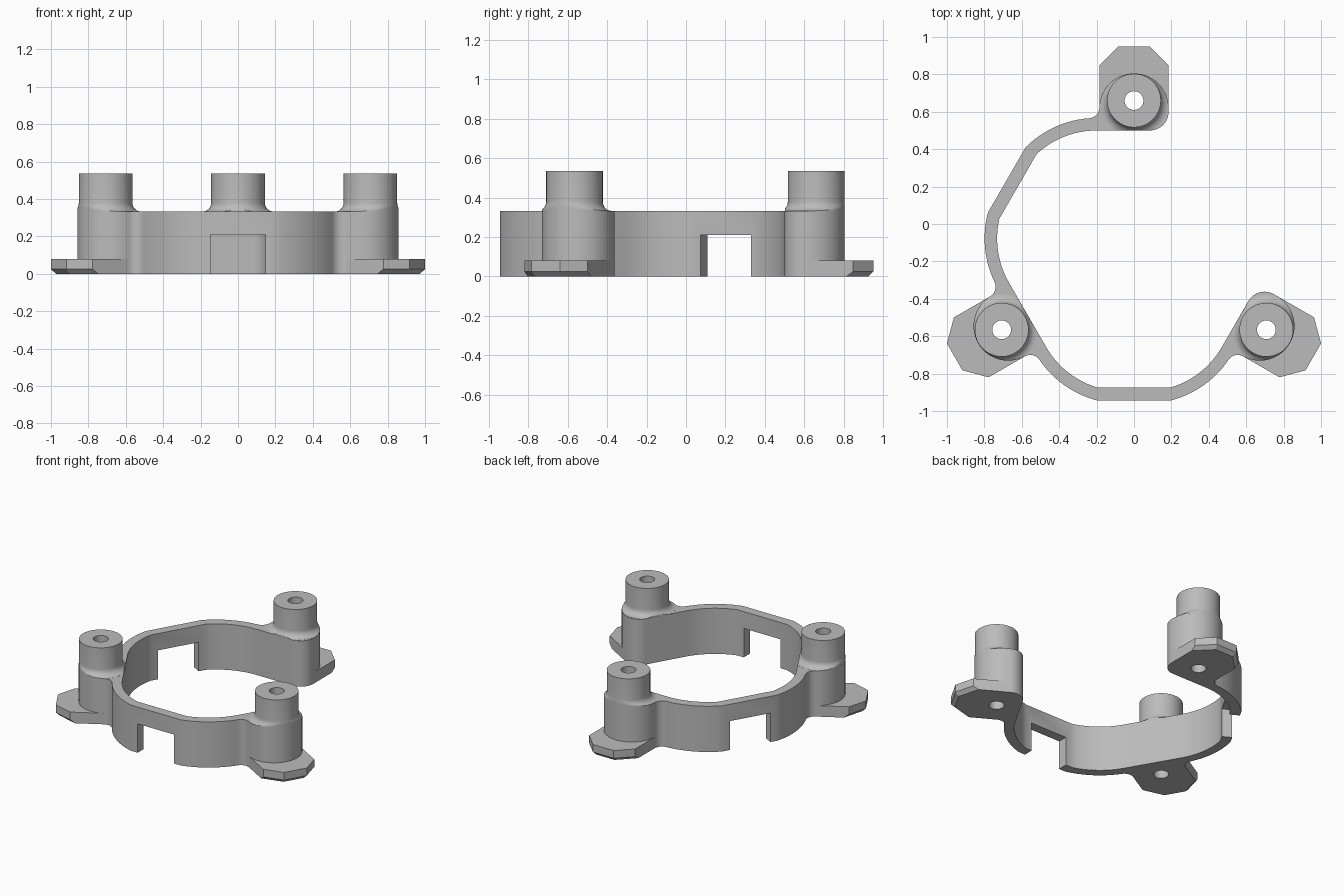
import bpy, bmesh, math
from mathutils import Matrix, Vector

if "Cube" in bpy.data.objects:
    bpy.data.objects.remove(bpy.data.objects["Cube"], do_unlink=True)

grey = bpy.data.materials.new("plain_grey")
grey.use_nodes = True
grey.diffuse_color = (0.5, 0.5, 0.5, 1)
for node in grey.node_tree.nodes:
    if node.type == "BSDF_PRINCIPLED":
        node.inputs["Base Color"].default_value = grey.diffuse_color

RING_Y = -0.157      # ring centre
BOSS = 0.817         # boss distance from ring centre
BORE = 0.05
WALL_TOP = 0.332
SEAT, SEAT_R, INNER = 0.777, 0.185, 0.657   # rounded boss seat and its inner flat


def arc(cx, cy, r, a0, a1, n=12):
    angles = [math.radians(a0 + (a1 - a0) * i / n) for i in range(n + 1)]
    return [(cx + r * math.cos(a), cy + r * math.sin(a)) for a in angles]


def mirrored(points, side):
    return [(x * side, y) for x, y in points]


def placed(points, degrees):
    turn = Matrix.Rotation(math.radians(degrees), 2)
    return [tuple(turn @ Vector(p) + Vector((0, RING_Y))) for p in points]


def add_loft(bm, rings, loop=False):
    """Skin a stack of (points, z) rings; cap the ends or close into a loop."""
    rows = [[bm.verts.new((x, y, z)) for x, y in pts] for pts, z in rings]
    n = len(rows[0])
    pairs = list(zip(rows, rows[1:])) + ([(rows[-1], rows[0])] if loop else [])
    for a, b in pairs:
        for i in range(n):
            j = (i + 1) % n
            bm.faces.new((a[i], a[j], b[j], b[i]))
    if not loop:
        bm.faces.new(rows[0][::-1])
        bm.faces.new(rows[-1])


def make_object(name, bm):
    bmesh.ops.recalc_face_normals(bm, faces=bm.faces)
    mesh = bpy.data.meshes.new(name)
    bm.to_mesh(mesh)
    bm.free()
    mesh.materials.append(grey)
    obj = bpy.data.objects.new(name, mesh)
    bpy.context.scene.collection.objects.link(obj)
    return obj


def smooth(obj):
    bpy.ops.object.select_all(action="DESELECT")
    obj.select_set(True)
    bpy.context.view_layer.objects.active = obj
    bpy.ops.object.shade_smooth_by_angle(angle=math.radians(30))


# Ring wall outline, boss by boss
def half_outer(side, arm=True):
    pts = arc(0, SEAT, SEAT_R, 87, 3)
    if arm:
        pts += arc(0.245, 0.782, 0.06, 180, 265.7)
        pts += arc(0.2, 0.187, 0.537, 85.7, 45)[1:]
    else:
        pts += arc(0.085, 0.757, 0.1, 0, -90)
    return mirrored(pts, side)


def half_inner(side):
    return mirrored(arc(0.2, 0.187, 0.47, 90, 47), side)


BACK, RIGHT, LEFT = 0, 120, 240      # model's right is -x
outline = placed(half_outer(1, False)[::-1] + half_outer(-1), BACK)
outline += placed(half_outer(1)[::-1] + half_outer(-1), RIGHT)
outline += placed(half_outer(1)[::-1] + half_outer(-1, False), LEFT)
outline += placed(half_inner(1), LEFT)
outline += placed(half_inner(-1)[::-1] + half_inner(1), RIGHT)
outline += placed(half_inner(-1)[::-1], BACK)

bm = bmesh.new()
add_loft(bm, [(outline, 0), (outline, WALL_TOP)])
wall = make_object("ring_wall", bm)

# Cut the bores and the two notches under the flats
bm = bmesh.new()
for turn in (BACK, RIGHT, LEFT):
    bore = placed(arc(0, BOSS, BORE, 0, 352.5, 47), turn)
    add_loft(bm, [(bore, -0.1), (bore, 0.5)])
for turn in (60, 180):
    notch = placed([(-0.147, 0.6), (0.147, 0.6), (0.147, 0.9), (-0.147, 0.9)], turn)
    add_loft(bm, [(notch, -0.1), (notch, 0.21)])
cutter = make_object("cutter", bm)
cutter.hide_render = True

cut = wall.modifiers.new("cut", "BOOLEAN")
cut.operation = "DIFFERENCE"
cut.solver = "EXACT"
cut.object = cutter
bpy.context.view_layer.objects.active = wall
bpy.ops.object.modifier_apply(modifier=cut.name)
bpy.data.objects.remove(cutter, do_unlink=True)
smooth(wall)


# Bosses with a flared foot trimmed to the seat
def trim(point):
    x, y = point
    y = max(y, INNER + 0.001)
    x = max(-SEAT_R, min(SEAT_R, x))
    reach = math.hypot(x, y - SEAT)
    if y > SEAT and reach > SEAT_R:
        x, y = x * SEAT_R / reach, SEAT + (y - SEAT) * SEAT_R / reach
    return x, y


profile = [(BORE, 0.33), (BORE, 0.535), (0.1435, 0.535)]
profile += arc(0.19, 0.379, 0.0465, 180, 270, 8)
profile.append((0.19, 0.33))

for name, turn in (("back", BACK), ("right", RIGHT), ("left", LEFT)):
    bm = bmesh.new()
    rings = []
    for r, z in profile:
        circle = [trim(p) for p in arc(0, BOSS, r, 0, 352.5, 47)]
        rings.append((placed(circle, turn), z))
    add_loft(bm, rings, loop=True)
    smooth(make_object(name + "_boss", bm))

    # Foot pad with clipped corners and a bevelled lower edge
    root = [(0.1, 0.897), (0.185, SEAT)]
    edge = root + [(0.185, 1.005), (0.083, 1.107)]
    base = root + [(0.185, 0.97), (0.073, 1.082)]
    full, low = [placed(p + mirrored(p, -1)[::-1], turn) for p in (edge, base)]
    bm = bmesh.new()
    add_loft(bm, [(low, 0), (full, 0.025), (full, 0.08)])
    make_object(name + "_foot_pad", bm)
